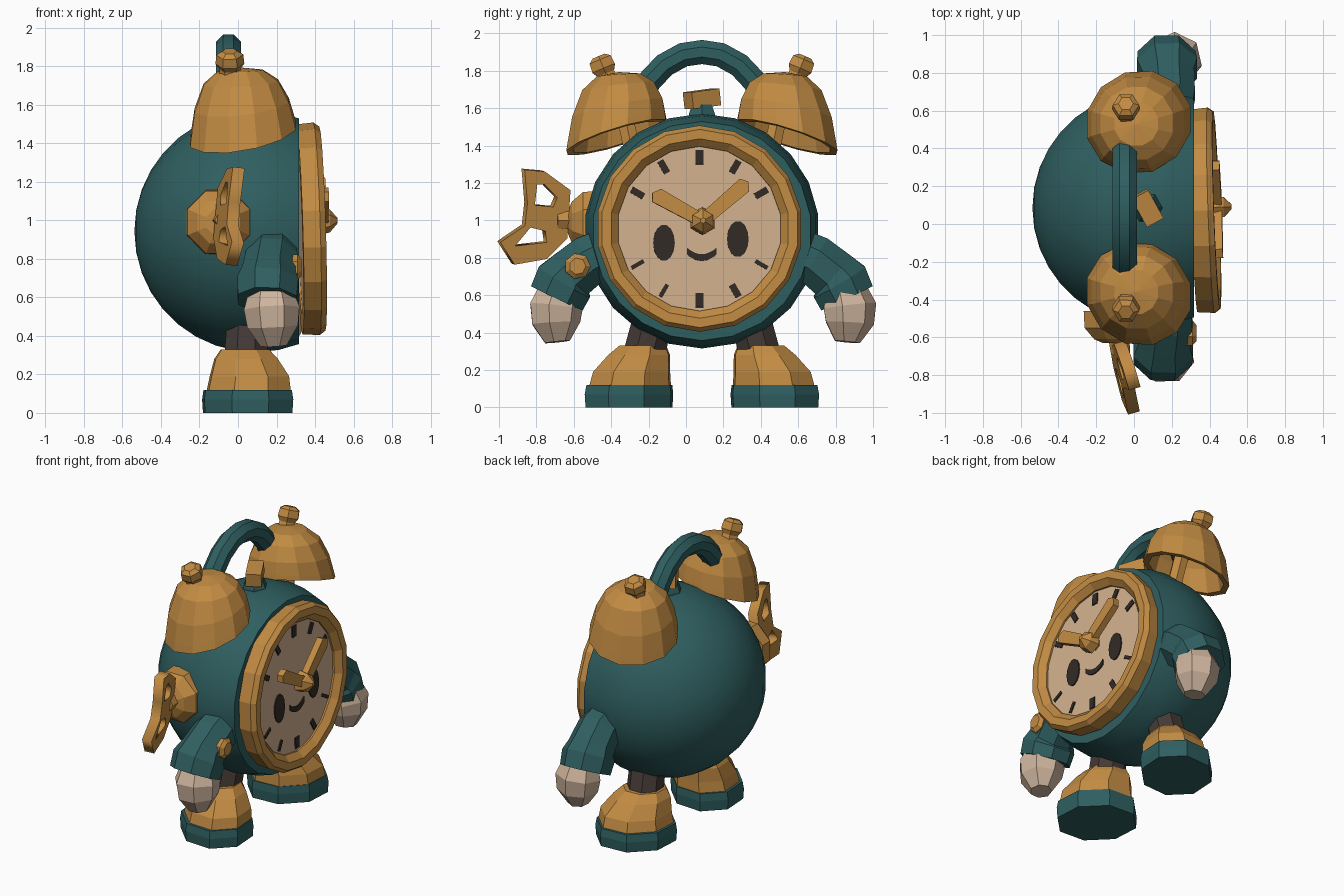
import bpy, bmesh, math
from mathutils import Vector, Matrix

if "Cube" in bpy.data.objects:
    bpy.data.objects.remove(bpy.data.objects["Cube"])

CY = 0.085          # symmetry plane of the body in y


def material(name, *rgb):
    m = bpy.data.materials.new(name)
    m.diffuse_color = (*rgb, 1)
    m.use_nodes = True
    m.node_tree.nodes["Principled BSDF"].inputs["Base Color"].default_value = m.diffuse_color
    return m


GOLD = material("gold", 0.54, 0.26, 0.056)
TEAL = material("teal", 0.028, 0.112, 0.116)
CREAM = material("cream dial", 0.65, 0.44, 0.275)
GLOVE = material("pale glove", 0.62, 0.46, 0.34)
BROWN = material("dark brown", 0.058, 0.042, 0.036)
INK = material("ink", 0.032, 0.024, 0.019)


def finish(name, bm, mat, smooth=None):
    bmesh.ops.remove_doubles(bm, verts=bm.verts, dist=1e-5)
    bmesh.ops.recalc_face_normals(bm, faces=bm.faces)
    me = bpy.data.meshes.new(name)
    bm.to_mesh(me)
    bm.free()
    me.materials.append(mat)
    ob = bpy.data.objects.new(name, me)
    bpy.context.collection.objects.link(ob)
    if smooth:
        bpy.ops.object.select_all(action='DESELECT')
        ob.select_set(True)
        bpy.context.view_layer.objects.active = ob
        bpy.ops.object.shade_smooth_by_angle(angle=math.radians(smooth))
    return ob


def loft(name, sections, mat, n=8, axis=None, closed=False, smooth=None):
    """Skin round rings (point, radius[, axis]); rings follow the path or an axis."""
    bm = bmesh.new()
    pts = [Vector(s[0]) for s in sections]
    rings = []
    for i, s in enumerate(sections):
        a = s[2] if len(s) > 2 else axis
        a = Vector(a) if a else pts[min(i + 1, len(pts) - 1)] - pts[max(i - 1, 0)]
        a.normalize()
        u = a.cross(Vector((0, 0, 1) if abs(a.x) > 0.8 else (1, 0, 0))).normalized()
        v = a.cross(u)
        rings.append([bm.verts.new(pts[i] + s[1] * (u * math.cos(t) + v * math.sin(t)))
                      for t in [(k + 0.5) * math.tau / n for k in range(n)]])
    pairs = list(zip(rings, rings[1:])) + ([(rings[-1], rings[0])] if closed else [])
    for a, b in pairs:
        for k in range(n):
            bm.faces.new((a[k], a[(k + 1) % n], b[(k + 1) % n], b[k]))
    if not closed:
        for ring, s in ((rings[0], sections[0]), (rings[-1], sections[-1])):
            if s[1] > 0:
                bm.faces.new(ring)
    return finish(name, bm, mat, smooth)


def lathe(name, origin, axis, profile, mat, n=8, **kw):
    """Turn (height, radius) pairs about an axis."""
    o, a = Vector(origin), Vector(axis).normalized()
    return loft(name, [(o + a * h, r) for h, r in profile], mat, n, axis=a, **kw)


# Dial frame: local x across, y up, z out of the dial
nrm = Vector((1, 0.035, 0.03)).normalized()
across = Vector((0, 0, 1)).cross(nrm).normalized()
up = nrm.cross(across)
DIAL = Matrix((across, up, nrm)).transposed().to_4x4()
DIAL.translation = (0.388, 0.072, 0.955)


def plate(name, pts, z0, z1, mat, frame=DIAL):
    bm = bmesh.new()
    f = bm.faces.new([bm.verts.new((x, y, z0)) for x, y in pts])
    top = bmesh.ops.extrude_face_region(bm, geom=[f])
    bmesh.ops.translate(bm, vec=(0, 0, z1 - z0),
                        verts=[g for g in top['geom'] if isinstance(g, bmesh.types.BMVert)])
    bm.transform(frame)
    return finish(name, bm, mat)


# Round body, cut flat behind the dial
R = 0.628
body = []
for i in range(12):
    t = math.pi - i * (math.pi - 1.2) / 11
    body.append((R * math.cos(t), R * math.sin(t) if i else 0))
lathe("body", (0.09, CY, 0.943), (1, 0, 0), body, TEAL, 22, smooth=35)

# Dial and its rim
lathe("dial_rim", DIAL.translation, nrm,
      [(-0.07, 0.545), (0.02, 0.552), (0.05, 0.53), (0.05, 0.48), (0.012, 0.44), (-0.07, 0.44)],
      GOLD, 18, closed=True)
lathe("dial", DIAL.translation, nrm, [(-0.06, 0.46), (0, 0.46)], CREAM, 18)

# Hour marks
for h in range(12):
    if h in (3, 9):
        continue
    t = h * math.tau / 12
    d, s = Vector((math.sin(t), math.cos(t))), Vector((math.cos(t), -math.sin(t)))
    w = 0.022 if h % 6 == 0 else 0.011 if h in (4, 7, 8) else 0.018
    plate(f"hour_mark_{h}", [d * r + s * k for r, k in
                             ((0.345, -w), (0.345, w), (0.42, w), (0.42, -w))], 0, 0.008, INK)

# Eyes and smile
for name, ex, ey in (("left", -0.19, -0.075), ("right", 0.205, -0.055)):
    plate(f"{name}_eye", [(ex + 0.058 * math.cos(k * math.tau / 14), ey + 0.097 * math.sin(k * math.tau / 14))
                          for k in range(14)], 0, 0.008, INK)
arc = [(k / 4, -0.15 + 0.035 * (k / 4) ** 2) for k in range(-4, 5)]
plate("smile", [(0.012 + 0.08 * x, y + 0.014) for x, y in arc] +
      [(0.012 + 0.08 * x, y - 0.022) for x, y in reversed(arc)], 0, 0.008, INK)

# Clock hands and hub
hub = Vector((0.015, 0.04))
for name, tip in (("hour_hand", (-0.255, 0.19)), ("minute_hand", (0.26, 0.25))):
    d = Vector(tip) - hub
    s = Vector((-d.y, d.x)).normalized()
    plate(name, [hub - s * 0.035, hub + d * 0.9 - s * 0.042, hub + d, hub + d * 0.92 + s * 0.042,
                 hub + s * 0.035], 0.035, 0.08, GOLD)
lathe("hand_hub", DIAL @ hub.to_3d(), nrm, [(-0.01, 0.04), (0.03, 0.04), (0.03, 0.075), (0.09, 0.06), (0.13, 0.015)], GOLD, 6)

# Paired parts, mirrored about the body centre
for side, s in (("left", -1), ("right", 1)):
    def P(x, d, z):
        return Vector((x, CY + s * d, z))

    # Hollow bell: tilted mouth under a more upright dome
    tilt = Vector((-0.17, s * 0.29, 0.93)).normalized()
    crown = Vector((-0.02, s * 0.05, 1)).normalized()
    mouth = P(0.025, 0.455, 1.455)
    rise = Vector((-0.04, s * -0.03, 1))
    shell = [(0.338, 0), (0.322, 0.12), (0.26, 0.2), (0.14, 0.255), (0.03, 0.28), (-0.01, 0.288),
             (-0.01, 0.25), (0.14, 0.21), (0.24, 0.15), (0.28, 0)]
    loft(f"{side}_bell", [(mouth + rise * h, r, tilt.lerp(crown, max(h, 0) / 0.345)) for h, r in shell], GOLD, 12)

    # Bell knob leaning outward, and the post inside
    lathe(f"{side}_bell_knob", P(-0.04, 0.49, 1.73), (-0.02, s * 0.38, 0.9),
          [(0, 0.06), (0.06, 0.055), (0.09, 0.075), (0.14, 0.07), (0.16, 0.04)], GOLD, 6)
    loft(f"{side}_bell_post", [(P(0.06, 0.37, 1.36), 0.05), (mouth + rise * 0.27, 0.05)], GOLD, 6)

    # Sleeve with cuff, and mitten; the right arm swings further forward
    f = 0.04 if s > 0 else 0
    loft(f"{side}_sleeve", [(P(0.18, 0.48, 0.85), 0.13), (P(0.175 + f / 3, 0.60, 0.79), 0.145),
                            (P(0.16 + f / 2, 0.70, 0.71), 0.15), (P(0.155 + f / 2, 0.735, 0.67), 0.172),
                            (P(0.152 + f / 2, 0.775, 0.585), 0.165)], TEAL, 8)
    loft(f"{side}_hand", [(P(0.17 + f, 0.765, 0.62), 0.12), (P(0.175 + f, 0.785, 0.54), 0.148),
                          (P(0.18 + f, 0.785, 0.45), 0.135), (P(0.185 + f, 0.775, 0.35), 0.07)], GLOVE, 7)

    # Leg, shoe and sole; the footwear is longer toward the splayed toes
    loft(f"{side}_leg", [(P(0.04, 0.31, 0.28), 0.12), (P(0.05, 0.26, 0.48), 0.115)], BROWN, 8)
    shoe = loft(f"{side}_shoe", [(P(0.055, 0.385, 0.10), 0.238), (P(0.06, 0.375, 0.19), 0.222),
                                 (P(0.045, 0.335, 0.28), 0.178), (P(0.04, 0.315, 0.33), 0.135)],
                GOLD, 8, axis=(0, 0, 1))
    sole = loft(f"{side}_sole", [(P(0.05, 0.39, 0), 0.25), (P(0.05, 0.39, 0.07), 0.255),
                                 (P(0.05, 0.388, 0.12), 0.247)], TEAL, 8, axis=(0, 0, 1))
    mid = Matrix.Translation(P(0.05, 0.385, 0))
    yaw = Matrix.Rotation(s * math.radians(45), 4, 'Z')
    stretch = mid @ yaw @ Matrix.Diagonal((1.04, 0.92, 1, 1)) @ yaw.inverted() @ mid.inverted()
    for ob in (shoe, sole):
        ob.data.transform(stretch)

# Carrying handle arched between the bells
arch = [(-0.33, 1.66), (-0.28, 1.745), (-0.2, 1.83), (-0.1, 1.885), (0, 1.9),
        (0.1, 1.885), (0.2, 1.83), (0.28, 1.745), (0.33, 1.66)]
loft("handle", [((-0.05, CY + d, z), 0.07) for d, z in arch], TEAL, 8, smooth=35)

# Hammer on top
lathe("hammer_base", (0.07, CY, 1.5), (0, 0, 1), [(0, 0.09), (0.07, 0.08), (0.12, 0.06)], TEAL, 6)
tip = Matrix.Translation((0.07, CY, 1.655)) @ Matrix.Rotation(0.5, 4, 'Z') @ Matrix.Rotation(0.12, 4, 'X')
plate("hammer_head", [(-0.05, -0.085), (0.05, -0.085), (0.05, 0.085), (-0.05, 0.085)], -0.05, 0.04, GOLD, tip)

# Button on the left sleeve
lathe("sleeve_button", (0.25, -0.58, 0.755), (1, 0, 0), [(0, 0.07), (0.06, 0.07), (0.08, 0.045)], GOLD, 7)

# Winding key: collar, stem and a flat bow with two holes
lathe("key_collar", (-0.1, -0.46, 0.99), (0, -1, 0), [(0, 0.18), (0.09, 0.175), (0.15, 0.12), (0.17, 0.07)], GOLD, 8)
lathe("key_stem", (-0.085, -0.55, 1.0), (0.1, -1, 0), [(0, 0.06), (0.14, 0.05)], GOLD, 6)
pivot = -0.65
outline = [(-0.88, 0.27), (-0.77, 0.26), (-0.63, 0.16), (-0.64, -0.1), (-0.75, -0.21), (-0.92, -0.24),
           (-1.0, -0.12), (-0.87, -0.03), (-0.86, 0.09)]
holes = [[(-0.82, 0.08), (-0.81, 0.19), (-0.77, 0.19), (-0.70, 0.12), (-0.72, 0.07)],
         [(-0.92, -0.14), (-0.84, -0.04), (-0.76, -0.06), (-0.75, -0.12)]]
cu = bpy.data.curves.new("key_bow", 'CURVE')
cu.dimensions, cu.fill_mode, cu.extrude = '2D', 'BOTH', 0.032
for loop in [outline] + holes:
    sp = cu.splines.new('POLY')
    sp.points.add(len(loop) - 1)
    for q, (x, y) in zip(sp.points, loop):
        q.co = (1.03 * (x - pivot), y, 0, 1)
    sp.use_cyclic_u = True
cu.materials.append(GOLD)
bow = bpy.data.objects.new("key_bow", cu)
bpy.context.collection.objects.link(bow)
turn = Matrix(((0, 0, 1), (1, 0, 0), (0, 1, 0))).to_4x4()
bow.matrix_world = (Matrix.Translation((-0.085, pivot, 1.005)) @ Matrix.Rotation(0.27, 4, 'Z')
                    @ Matrix.Rotation(0.1, 4, 'Y') @ turn)
bpy.ops.object.select_all(action='DESELECT')
bow.select_set(True)
bpy.context.view_layer.objects.active = bow
bpy.ops.object.convert(target='MESH')
